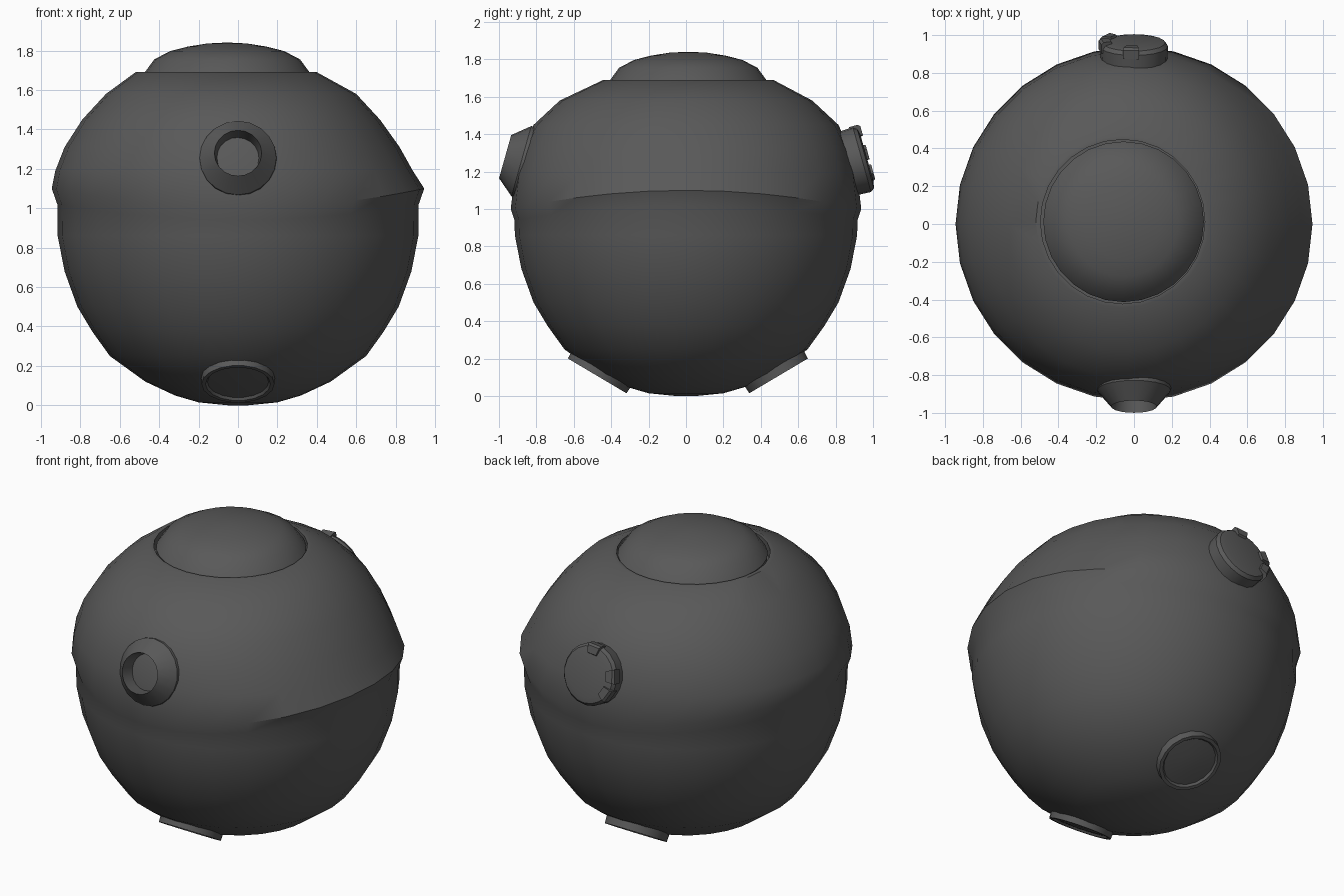
import bpy, math
from mathutils import Matrix, Vector

cube = bpy.data.objects.get("Cube")
if cube:
    bpy.data.objects.remove(cube)

grey = bpy.data.materials.new("dark grey")
grey.use_nodes = True
grey.diffuse_color = (0.1, 0.1, 0.1, 1)
grey.node_tree.nodes["Principled BSDF"].inputs["Base Color"].default_value = (0.1, 0.1, 0.1, 1)


def finish(name, verts, faces, angle, matrix=Matrix()):
    mesh = bpy.data.meshes.new(name)
    mesh.from_pydata([matrix @ Vector(v) for v in verts], [], faces)
    mesh.materials.append(grey)
    obj = bpy.data.objects.new(name, mesh)
    bpy.context.collection.objects.link(obj)
    bpy.ops.object.select_all(action="DESELECT")
    obj.select_set(True)
    bpy.context.view_layer.objects.active = obj
    bpy.ops.object.shade_smooth_by_angle(angle=math.radians(angle))
    return obj


def loft(name, rings, angle=30, matrix=Matrix()):
    """Skin equal rings of points, from bottom to top, and cap both ends."""
    n = len(rings[0])
    verts = [p for ring in rings for p in ring]
    faces = [list(range(n))[::-1], list(range(len(verts) - n, len(verts)))]
    for k in range(len(rings) - 1):
        for i in range(n):
            j = (i + 1) % n
            faces.append((k * n + i, k * n + j, k * n + n + j, k * n + n + i))
    return finish(name, verts, faces, angle, matrix)


def ring(n, z, rx, ry, cx=0, cy=0, lift=0):
    """Ellipse; lift raises it towards the two sides."""
    pts = []
    for i in range(n):
        a = math.tau * i / n
        pts.append((cx + rx * math.cos(a), cy + ry * math.sin(a),
                    z + lift * math.cos(a) ** 2))
    return pts


def facing(centre, direction):
    """Local z points along direction, local y points up."""
    z = Vector(direction).normalized()
    x = Vector((0, 0, 1)).cross(z).normalized()
    return Matrix.Translation(centre) @ Matrix((x, z.cross(x), z)).transposed().to_4x4()


def turned(name, profile, n, centre, direction, angle=30):
    return loft(name, [ring(n, z, r, r) for r, z in profile], angle, facing(centre, direction))


# Lower bowl, up to the groove under the ridge
SEGS = 28
bowl = [(0.05, 0), (0.2, 0.015), (0.32, 0.05), (0.47, 0.12), (0.65, 0.25),
        (0.74, 0.375), (0.815, 0.5), (0.88, 0.68), (0.915, 0.86)]
rings = [ring(SEGS, z, r, r) for r, z in bowl]

# Ridge and upper shell, whose opening sits off centre
rings.append(ring(SEGS, 0.94, 0.917, 0.917, lift=0.08))
rings.append(ring(SEGS, 1.0, 0.945, 0.937, lift=0.1))
shell = [(1.19, 0.907, 0.915, -0.02), (1.31, 0.85, 0.88, -0.03), (1.45, 0.755, 0.815, -0.035),
         (1.58, 0.635, 0.675, -0.035), (1.69, 0.46, 0.455, -0.06),
         (1.69, 0.435, 0.435, -0.06), (1.62, 0.435, 0.435, -0.06)]
rings += [ring(SEGS, z, rx, ry, cx, -0.5 * (cx + 0.035) if cx < -0.05 else 0)
          for z, rx, ry, cx in shell]
loft("body_shell", rings, 35)

# Dome in the top opening
dome = [(0.42, 1.63), (0.425, 1.68), (0.37, 1.755), (0.29, 1.797),
        (0.2, 1.82), (0.1, 1.836), (0.02, 1.84)]
loft("top_dome", [ring(SEGS, z, r, r, -0.055, 0.012) for r, z in dome], 40)

# Conical front nozzle with a blind bore
turned("front_nozzle", [(0.2, -0.16), (0.195, -0.09), (0.12, 0), (0.1, -0.13)], 20,
       (0, -0.967, 1.28), (0, -0.96, 0.27))

# Round back cap with raised grips along part of its edge
BACK = ((0, 0.96, 1.27), (0, 0.96, 0.27))
turned("back_cap", [(0.175, -0.12), (0.18, -0.02), (0.165, 0), (0.13, 0.008)], 20, *BACK)
for number, degrees in enumerate((85, 10, -30), 1):
    section = []
    for z, inner, outer in ((-0.04, 0.125, 0.187), (0.008, 0.125, 0.187), (0.02, 0.13, 0.175)):
        level = []
        for r, offset in ((inner, -13), (outer, -13), (outer, 13), (inner, 13)):
            a = math.radians(degrees + offset)
            # local x points to the model's right on the back
            level.append((r * math.cos(a), r * math.sin(a), z))
        section.append(level)
    loft(f"back_cap_grip_{number}", section, 20, facing(*BACK))

# Disc feet under the front and back
for name, y, side in (("front_foot", -0.475, -1), ("back_foot", 0.495, 1)):
    turned(name, [(0.19, -0.1), (0.185, 0), (0.165, 0), (0.155, -0.012), (0.06, -0.004)], 18,
           (0, y, 0.108), (0, side * 0.51, -0.86))
